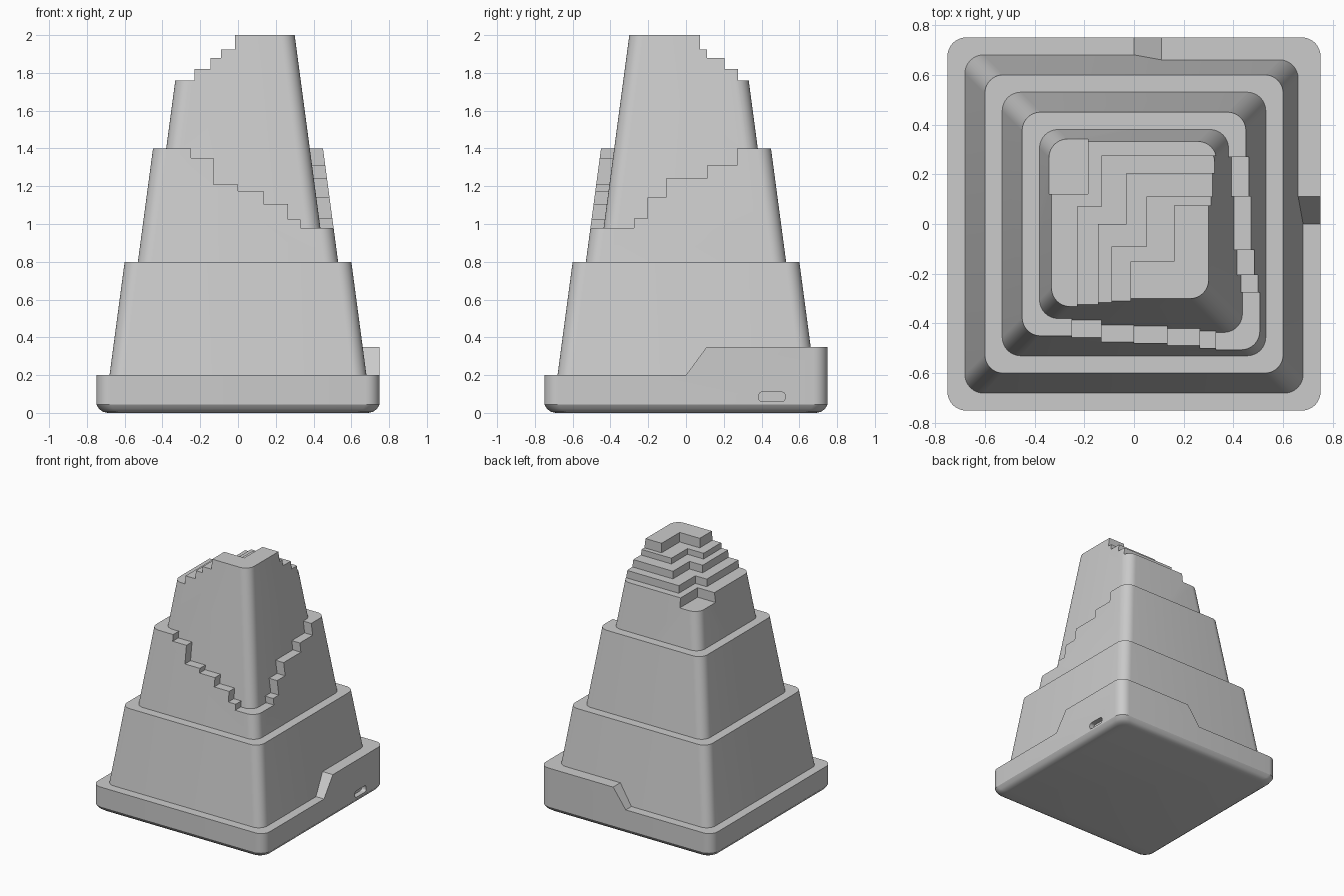
import bpy, bmesh, math

cube = bpy.data.objects.get("Cube")
if cube:
    bpy.data.objects.remove(cube, do_unlink=True)

grey = bpy.data.materials.new("plain_grey")
grey.use_nodes = True
COLOUR = (0.6, 0.6, 0.6, 1)
grey.diffuse_color = COLOUR
grey.node_tree.nodes["Principled BSDF"].inputs["Base Color"].default_value = COLOUR


def rounded(half_w, half_h, radius, segments=8):
    """Outline of a rounded rectangle, counter-clockwise."""
    points = []
    for quarter, (sx, sy) in enumerate([(1, 1), (-1, 1), (-1, -1), (1, -1)]):
        for i in range(segments + 1):
            a = (quarter + i / segments) * math.pi / 2
            points.append((sx * (half_w - radius) + radius * math.cos(a),
                           sy * (half_h - radius) + radius * math.sin(a)))
    return points


def loft(name, rings):
    """Solid through matching rings of 3D points."""
    bm = bmesh.new()
    loops = [[bm.verts.new(p) for p in ring] for ring in rings]
    for low, high in zip(loops, loops[1:]):
        for i in range(len(low)):
            j = (i + 1) % len(low)
            bm.faces.new((low[i], low[j], high[j], high[i]))
    bm.faces.new(loops[0][::-1])
    bm.faces.new(loops[-1])
    bmesh.ops.recalc_face_normals(bm, faces=bm.faces)
    mesh = bpy.data.meshes.new(name)
    bm.to_mesh(mesh)
    bm.free()
    mesh.materials.append(grey)
    obj = bpy.data.objects.new(name, mesh)
    bpy.context.collection.objects.link(obj)
    return obj


def block(name, levels, radius=0.075):
    """Rounded square tower from (half width, height) levels."""
    return loft(name, [[(x, y, z) for x, y in rounded(h, h, radius)] for h, z in levels])


def prism(outline, axis, start, end):
    """Cutter: outline extruded along x, y or z."""
    place = {"x": lambda a, b, t: (t, a, b),
             "y": lambda a, b, t: (a, t, b),
             "z": lambda a, b, t: (a, b, t)}[axis]
    cutter = loft("cutter", [[place(a, b, t) for a, b in outline] for t in (start, end)])
    cutter.hide_render = True
    return cutter


def activate(obj):
    bpy.ops.object.select_all(action="DESELECT")
    obj.select_set(True)
    bpy.context.view_layer.objects.active = obj


def cut(obj, cutter):
    mod = obj.modifiers.new("cut", "BOOLEAN")
    mod.operation, mod.solver, mod.object = "DIFFERENCE", "EXACT", cutter
    activate(obj)
    bpy.ops.object.modifier_apply(modifier=mod.name)
    bpy.data.objects.remove(cutter, do_unlink=True)


# Base tray: rounded bottom edge, raised wall round the back corner, side slot
base = block("base", [(0.69, 0), (0.715, 0.006), (0.735, 0.02), (0.75, 0.045), (0.75, 0.35)])
ramp = [(-1, 0.2), (0, 0.2), (0.11, 0.35), (0.12, 0.5), (-1, 0.5)]
for axis in "xy":
    cut(base, prism(ramp, axis, -1, 1))
slot = [(0.455 + a, 0.085 + b) for a, b in rounded(0.07, 0.025, 0.018, 5)]
cut(base, prism(slot, "x", 0.71, 0.9))

# Tapered tiers
SLOPE = 0.08 / 0.6


def tier(name, half_top, bottom, top):
    return block(name, [(half_top + SLOPE * (top - bottom), bottom), (half_top, top)])


lower_tier = tier("lower_tier", 0.60, 0.15, 0.8)
middle_tier = tier("middle_tier", 0.45, 0.75, 1.4)
upper_tier = tier("upper_tier", 0.30, 0.9, 2.0)

# Steps of the middle tier going down to its front corner: (start, floor height)
front_steps = [(-0.25, 1.35), (-0.13, 1.21), (0, 1.175), (0.135, 1.105), (0.265, 1.025), (0.375, 0.98)]
side_steps = [(0.27, 1.31), (0.11, 1.24), (-0.105, 1.14), (-0.205, 1.03), (-0.275, 0.98)]


def stair(steps, far):
    """Stepped profile that is open at the top."""
    outline = [(steps[0][0], 1.6)]
    for (start, floor), (end, _) in zip(steps, steps[1:] + [(far, 0)]):
        outline += [(start, floor), (end, floor)]
    return outline + [(far, 1.6)]


cut(middle_tier, prism(stair(front_steps, 0.8), "y", -0.8, -0.33))
cut(middle_tier, prism(stair(side_steps, -0.8), "x", 0.33, 0.8))

# Terraces of the upper tier: floor height, then the two corners of the part left standing
terraces = [(1.76, -0.23, 0.07, -0.13, 0.275), (1.82, -0.145, 0, -0.03, 0.205),
            (1.88, -0.09, -0.09, 0.05, 0.11), (1.925, -0.015, -0.15, 0.16, 0.075)]
for floor, x0, y0, x1, y1 in terraces:
    outline = [(-1, -1), (x0, -1), (x0, y0), (x1, y0), (x1, y1), (1, y1), (1, 1), (-1, 1)]
    cut(upper_tier, prism(outline, "z", floor, 2.5))
notch = [(-1, 0.12), (-0.185, 0.12), (-0.185, 1), (-1, 1)]
cut(upper_tier, prism(notch, "z", 1.685, 2.5))

for obj in (base, lower_tier, middle_tier, upper_tier):
    activate(obj)
    bpy.ops.object.shade_smooth_by_angle(angle=math.radians(30))
